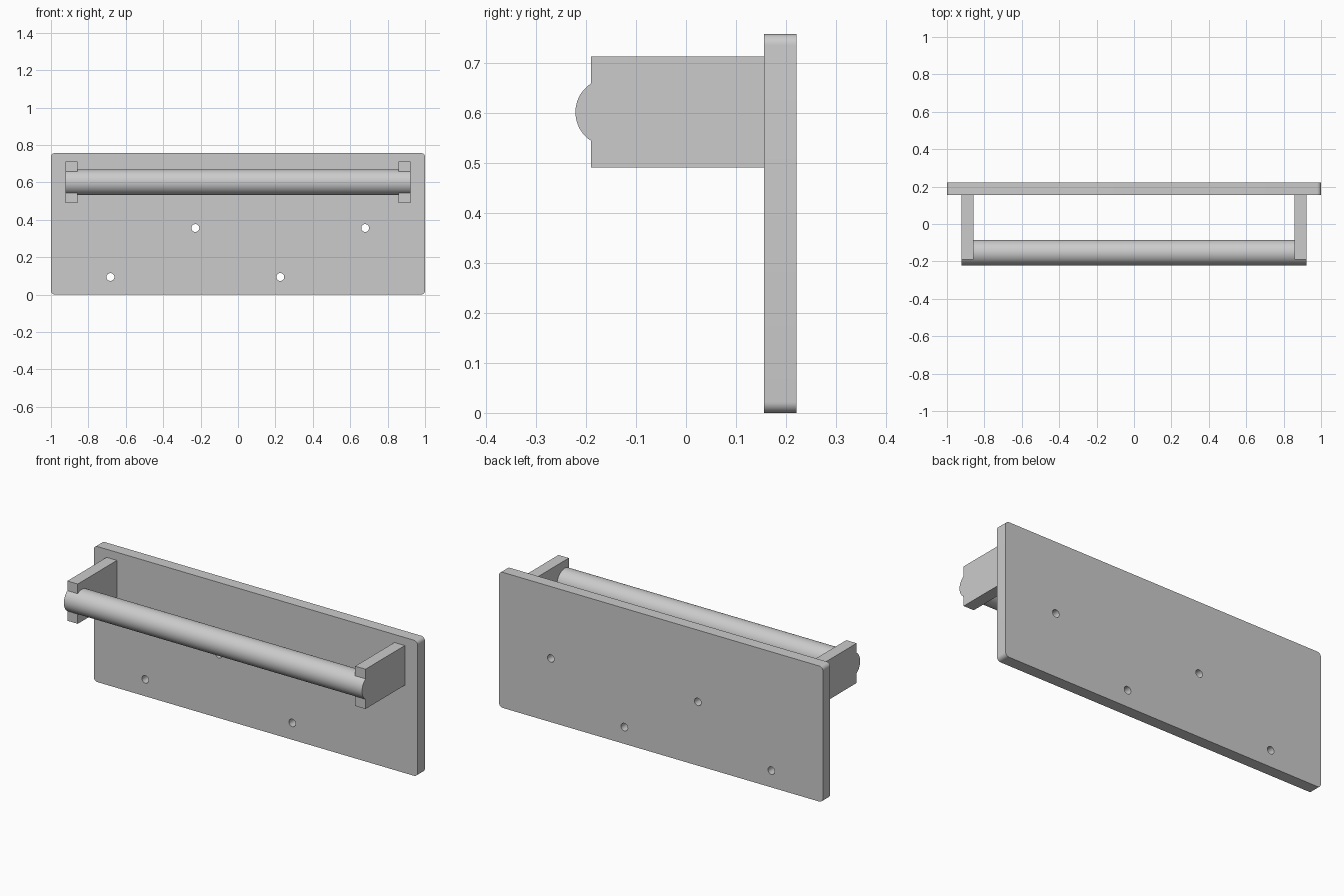
import bpy, bmesh
from math import cos, sin, pi, asin
from mathutils import Vector

if "Cube" in bpy.data.objects:
    bpy.data.objects.remove(bpy.data.objects["Cube"])


def arc(cu, cv, r, a0, a1, n):
    return [(cu + r * cos(a0 + (a1 - a0) * i / n), cv + r * sin(a0 + (a1 - a0) * i / n))
            for i in range(n + 1)]


def prism(name, profile, axis, lo, hi):
    """Extrude a 2D profile along x (profile in y,z) or y (profile in x,z)."""
    bm = bmesh.new()
    place = (lambda u, v: (lo, u, v)) if axis == 'x' else (lambda u, v: (u, lo, v))
    face = bm.faces.new([bm.verts.new(place(u, v)) for u, v in profile])
    out = bmesh.ops.extrude_face_region(bm, geom=[face])
    shift = Vector((hi - lo, 0, 0)) if axis == 'x' else Vector((0, hi - lo, 0))
    bmesh.ops.translate(bm, vec=shift, verts=[g for g in out['geom'] if isinstance(g, bmesh.types.BMVert)])
    bmesh.ops.recalc_face_normals(bm, faces=bm.faces[:])
    mesh = bpy.data.meshes.new(name)
    bm.to_mesh(mesh)
    bm.free()
    obj = bpy.data.objects.new(name, mesh)
    bpy.context.collection.objects.link(obj)
    return obj


def activate(obj):
    bpy.ops.object.select_all(action='DESELECT')
    obj.select_set(True)
    bpy.context.view_layer.objects.active = obj


def smooth(obj):
    activate(obj)
    bpy.ops.object.shade_smooth_by_angle(angle=pi / 6)


# Back plate with rounded corners
H, R = 0.757, 0.022
corners = [(1 - R, H - R), (R - 1, H - R), (R - 1, R), (1 - R, R)]
outline = []
for i, (u, v) in enumerate(corners):
    outline += arc(u, v, R, i * pi / 2, (i + 1) * pi / 2, 8)
plate = prism("back_plate", outline, 'y', 0.156, 0.221)

# Screw holes through the plate
for x, z in [(-0.228, 0.356), (0.68, 0.356), (-0.682, 0.094), (0.226, 0.094)]:
    cutter = prism("hole_cutter", arc(x, z, 0.021, 0, 2 * pi, 32)[:-1], 'y', 0.1, 0.28)
    cutter.hide_render = True
    mod = plate.modifiers.new("hole", 'BOOLEAN')
    mod.operation, mod.solver, mod.object = 'DIFFERENCE', 'EXACT', cutter
    activate(plate)
    bpy.ops.object.modifier_apply(modifier=mod.name)
    bpy.data.objects.remove(cutter, do_unlink=True)
smooth(plate)

# Arms, whose ends carry the rounded front of the bar
BY, BZ, BR = -0.153, 0.601, 0.068
FRONT = -0.19
half = asin((BY - FRONT) / BR)          # angle where the bar meets the arm front
a0, a1 = pi / 2 + half, 3 * pi / 2 - half
arm_profile = [(0.156, 0.49), (0.156, 0.712), (FRONT, 0.712)] \
    + arc(BY, BZ, BR, a0, a1, 24) + [(FRONT, 0.49)]
for side, lo, hi in [("left", -0.921, -0.857), ("right", 0.857, 0.921)]:
    smooth(prism(side + "_arm", arm_profile, 'x', lo, hi))

# Round bar between the arms
smooth(prism("bar", arc(BY, BZ, BR, 0, 2 * pi, 64)[:-1], 'x', -0.857, 0.857))
